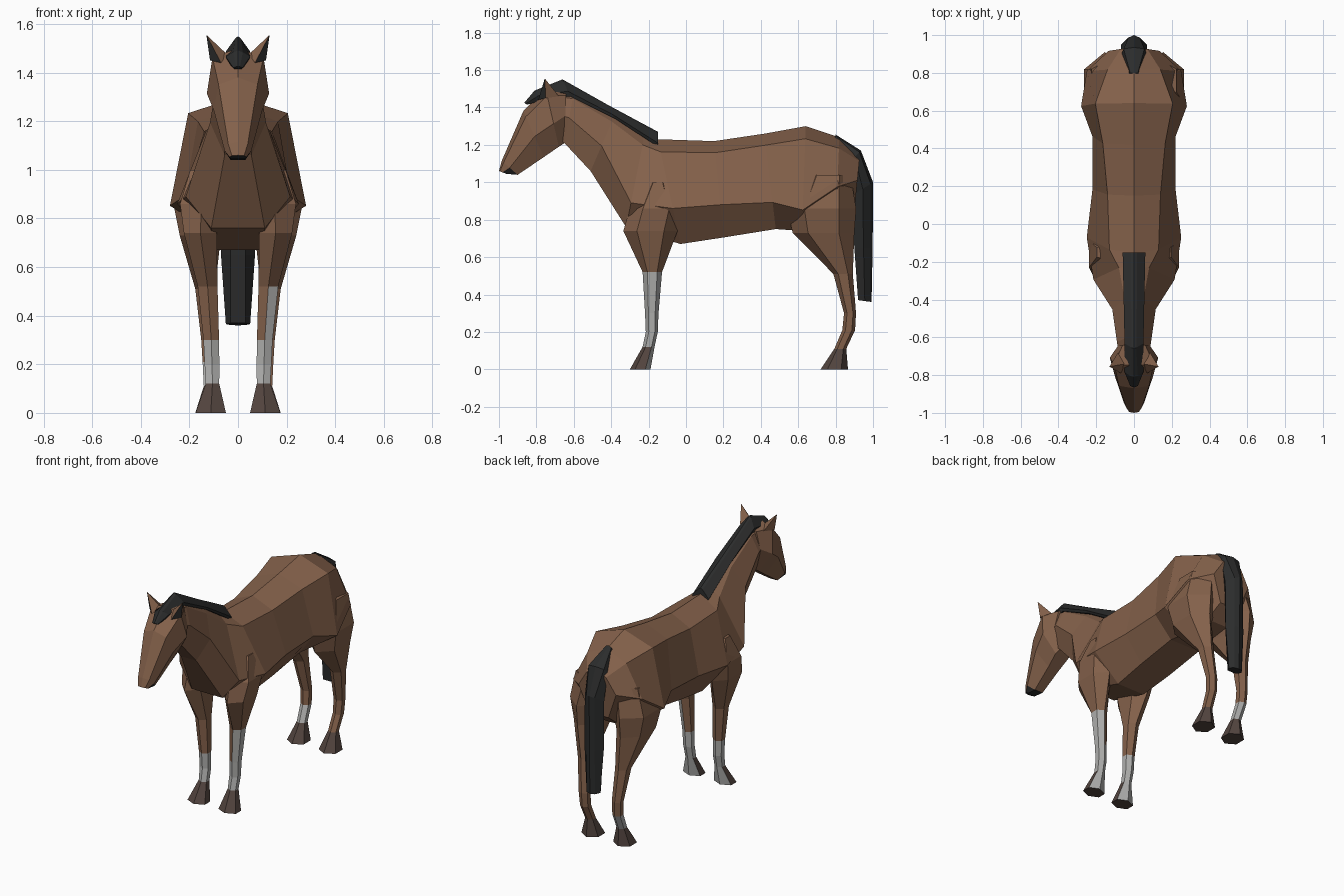
import bpy, bmesh, math


def mat(name, rgb):
    m = bpy.data.materials.new(name)
    m.diffuse_color = (*rgb, 1)
    return m


BROWN = mat("brown coat", (0.23, 0.119, 0.069))
BLACK = mat("black hair", (0.024, 0.025, 0.025))
WHITE = mat("pale sock", (0.43, 0.43, 0.42))
HOOF = mat("dark hoof", (0.085, 0.058, 0.049))
MATS = [BROWN, BLACK, WHITE, HOOF]


def skin(name, rings, rule):
    """Join equal-length rings of points into a closed flat-shaded mesh."""
    bm = bmesh.new()
    loops = [[bm.verts.new(p) for p in r] for r in rings]
    n = len(rings[0])
    for a, b in zip(loops, loops[1:]):
        for i in range(n):
            j = (i + 1) % n
            bm.faces.new((a[i], a[j], b[j], b[i]))
    bm.faces.new(loops[0])
    bm.faces.new(loops[-1])
    bmesh.ops.recalc_face_normals(bm, faces=bm.faces)
    for f in bm.faces:
        f.material_index = rule(f.calc_center_median(), f.normal)
    me = bpy.data.meshes.new(name)
    bm.to_mesh(me)
    bm.free()
    for m in MATS:
        me.materials.append(m)
    ob = bpy.data.objects.new(name, me)
    bpy.context.collection.objects.link(ob)
    return ob


def section(yt, zt, yb, zb, wu, wm, tm, wl, tu=0.12):
    """Seven-sided symmetric section between a top and a bottom point."""
    def p(x, t):
        return (x, yt + (yb - yt) * t, zt + (zb - zt) * t)
    right = [p(wu, tu), p(wm, tm), p(wl, 1)]
    return [p(0, 0)] + right + [(-x, y, z) for x, y, z in reversed(right)]


# Body and neck: top y,z / bottom y,z / upper, middle widths, middle height, lower width
body = [
    (0.93, 1.15, 0.90, 0.84, 0.07, 0.135, 0.45, 0.07),
    (0.82, 1.24, 0.80, 0.76, 0.14, 0.25, 0.55, 0.09),
    (0.64, 1.30, 0.62, 0.74, 0.205, 0.28, 0.80, 0.10),
    (0.42, 1.26, 0.48, 0.75, 0.165, 0.22, 0.72, 0.11),
    (0.15, 1.22, 0.20, 0.705, 0.14, 0.22, 0.66, 0.11),
    (-0.15, 1.23, -0.03, 0.67, 0.13, 0.25, 0.66, 0.10),
    (-0.22, 1.26, -0.32, 0.76, 0.08, 0.215, 0.74, 0.11),
    (-0.38, 1.36, -0.51, 1.06, 0.05, 0.115, 0.55, 0.055),
    (-0.60, 1.48, -0.65, 1.21, 0.05, 0.09, 0.50, 0.05),
    (-0.70, 1.49, -0.69, 1.24, 0.05, 0.08, 0.50, 0.04),
]
skin("body_and_neck", [section(*r) for r in body], lambda c, n: 0)

# Head, with a dark mouth at the muzzle tip
head = [
    (-0.64, 1.50, -0.65, 1.21, 0.06, 0.085, 0.5, 0.04),
    (-0.75, 1.50, -0.68, 1.19, 0.105, 0.128, 0.60, 0.05),
    (-0.87, 1.38, -0.76, 1.135, 0.08, 0.10, 0.55, 0.04),
    (-0.985, 1.115, -0.90, 1.04, 0.04, 0.055, 0.5, 0.03),
    (-1.0, 1.06, -0.96, 1.045, 0.025, 0.035, 0.5, 0.028),
]
skin("head", [section(*r) for r in head],
     lambda c, n: 1 if c.y < -0.90 and (c.z < 1.065 or n.y < -0.95) else 0)

# Ears: cones with dark outer-front faces
for s in (1, -1):
    base = [(0.045, -0.74, 1.475), (0.07, -0.79, 1.44),
            (0.115, -0.75, 1.45), (0.085, -0.68, 1.46)]
    tip = (0.13, -0.755, 1.555)
    ring0 = [(s * x, y, z) for x, y, z in base]
    ring1 = [(s * (tip[0] + (x - tip[0]) * 0.02), tip[1] + (y - tip[1]) * 0.02,
              tip[2] + (z - tip[2]) * 0.02) for x, y, z in base]
    skin("ear_right" if s > 0 else "ear_left", [ring0, ring1],
         lambda c, n, s=s: 1 if n.y < -0.2 and n.x * s > 0 else 0)

# Mane with forelock
mane = [
    (-0.15, 1.27, -0.15, 1.19, 0.015, 0.06, 0.75, 0.05),
    (-0.42, 1.415, -0.38, 1.34, 0.015, 0.055, 0.7, 0.045),
    (-0.66, 1.55, -0.62, 1.46, 0.012, 0.05, 0.7, 0.045),
    (-0.81, 1.49, -0.76, 1.44, 0.02, 0.05, 0.5, 0.04),
    (-0.865, 1.425, -0.85, 1.415, 0.008, 0.02, 0.5, 0.015),
]
skin("mane", [section(*r) for r in mane], lambda c, n: 1)

# Tail, starting as a strip over the rump
tail = [
    (0.80, 1.255, 0.79, 1.20, 0.02, 0.03, 0.5, 0.01),
    (0.935, 1.17, 0.87, 1.10, 0.055, 0.065, 0.5, 0.03),
    (1.0, 1.00, 0.89, 0.93, 0.03, 0.07, 0.5, 0.03),
    (0.998, 0.65, 0.90, 0.65, 0.03, 0.07, 0.5, 0.03),
    (0.992, 0.36, 0.92, 0.37, 0.03, 0.05, 0.5, 0.03),
]
skin("tail", [section(*r) for r in tail], lambda c, n: 1)

# Legs: z, x, y, half width, half depth for each ring
front = [
    (1.00, 0.11, -0.15, 0.10, 0.05),
    (0.86, 0.15, -0.16, 0.102, 0.14),
    (0.74, 0.155, -0.19, 0.078, 0.145),
    (0.52, 0.125, -0.18, 0.047, 0.052),
    (0.30, 0.11, -0.183, 0.037, 0.036),
    (0.20, 0.107, -0.183, 0.035, 0.032),
    (0.12, 0.105, -0.20, 0.032, 0.032),
    (0.00, 0.112, -0.245, 0.072, 0.055),
]
hind = [
    (1.04, 0.12, 0.76, 0.12, 0.12),
    (0.86, 0.155, 0.725, 0.128, 0.185),
    (0.73, 0.155, 0.735, 0.098, 0.165),
    (0.51, 0.135, 0.84, 0.047, 0.052),
    (0.30, 0.12, 0.877, 0.036, 0.032),
    (0.21, 0.117, 0.87, 0.033, 0.034),
    (0.11, 0.113, 0.825, 0.032, 0.032),
    (0.00, 0.115, 0.793, 0.070, 0.073),
]


def leg(name, side, rows, sock_outer, sock_inner, pale_heel=False):
    rings = [[(side * (x + rx * math.cos(a)), y + ry * math.sin(a), z)
              for a in (k * math.tau / 6 + math.pi / 6 for k in range(6))]
             for z, x, y, rx, ry in rows]

    # Hoof at the base, sock up to a height that depends on the facing side
    def rule(c, n):
        if c.z < 0.10 and not (pale_heel and n.y > 0.3):
            return 3
        return 2 if c.z < (sock_outer if n.x * side > -0.2 else sock_inner) else 0
    skin(name, rings, rule)


leg("front_leg_right", 1, front, 0.52, 0.29, True)
leg("front_leg_left", -1, front, 0.29, 0.29, True)
leg("hind_leg_right", 1, hind, 0, 0)
leg("hind_leg_left", -1, hind, 0.2, 0.2)
